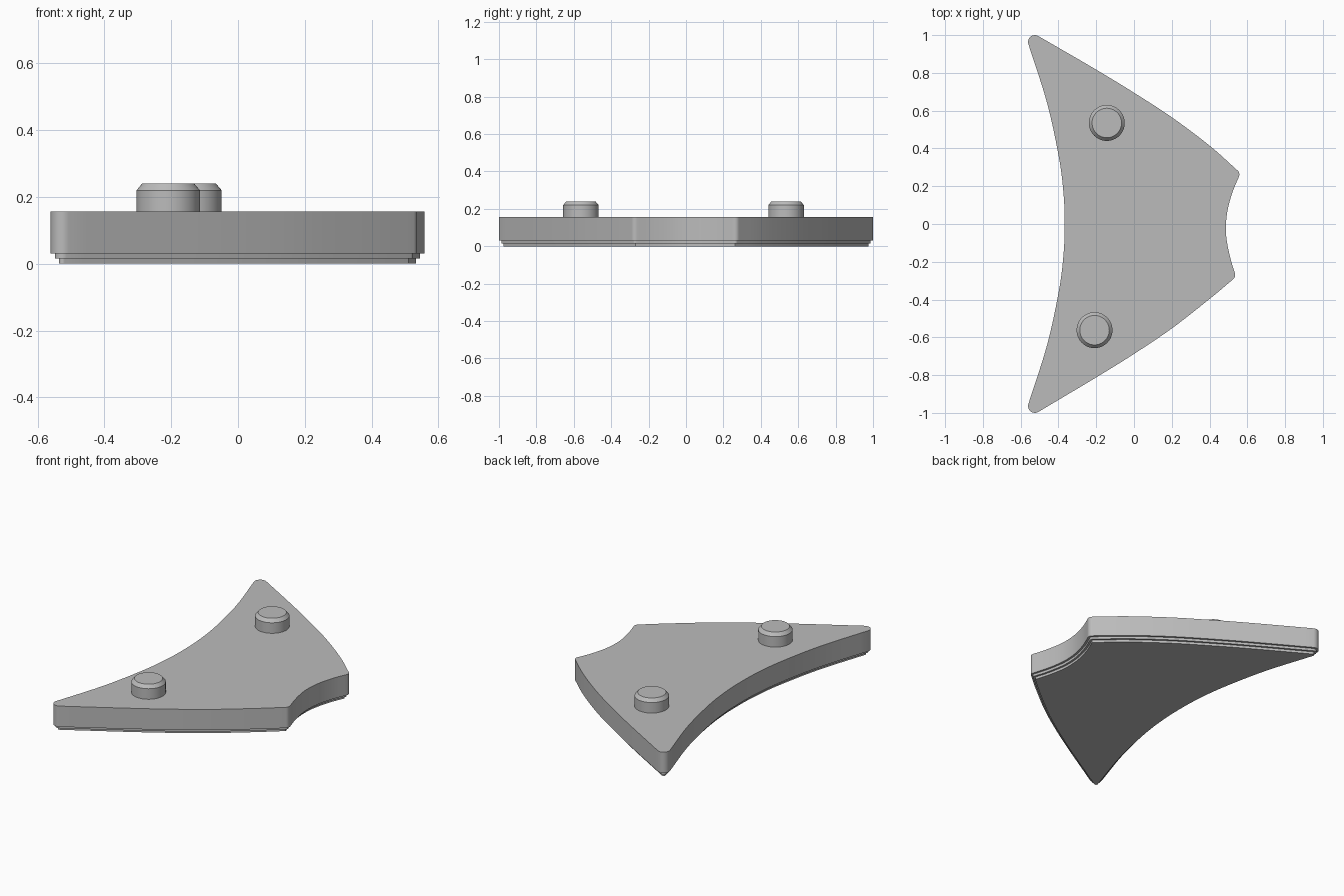
import bpy, bmesh
from math import radians, cos, sin, pi
from mathutils import Vector

cube = bpy.data.objects.get("Cube")
if cube:
    bpy.data.objects.remove(cube, do_unlink=True)

grey = bpy.data.materials.new("plain grey")
grey.use_nodes = True
GREY = (0.5, 0.5, 0.5, 1)
grey.diffuse_color = GREY
grey.node_tree.nodes["Principled BSDF"].inputs["Base Color"].default_value = GREY


def arc(x, y, r, start, end, n=8):
    """Rounded corner, counter-clockwise, angles in degrees."""
    angles = [radians(start + (end - start) * i / n) for i in range(n + 1)]
    return [Vector((x + r * cos(a), y + r * sin(a))) for a in angles]


def spline(pts, steps=6):
    """Smooth curve through the inner points, without its two ends."""
    pts = [2 * pts[0] - pts[1]] + pts + [2 * pts[-1] - pts[-2]]
    out = []
    for a, b, c, d in zip(pts, pts[1:], pts[2:], pts[3:]):
        for i in range(steps):
            t = i / steps
            out.append((2 * b + (c - a) * t + (2 * a - 5 * b + 4 * c - d) * t ** 2
                        + (3 * b - a - 3 * c + d) * t ** 3) / 2)
    return out[1:]


def inset(outline, d):
    """Move the outline inwards along its normals."""
    out = []
    for i, p in enumerate(outline):
        t = outline[(i + 1) % len(outline)] - outline[i - 1]
        out.append(p + Vector((-t.y, t.x)).normalized() * d)
    return out


def stack(name, rings):
    """Closed solid from a list of (outline, height), bottom to top."""
    bm = bmesh.new()
    loops = [[bm.verts.new((p.x, p.y, z)) for p in o] for o, z in rings]
    n = len(loops[0])
    for low, high in zip(loops, loops[1:]):
        for i in range(n):
            j = (i + 1) % n
            bm.faces.new((low[i], low[j], high[j], high[i]))
    bm.faces.new(loops[0][::-1])
    bm.faces.new(loops[-1])
    bmesh.ops.recalc_face_normals(bm, faces=bm.faces)
    mesh = bpy.data.meshes.new(name)
    bm.to_mesh(mesh)
    bm.free()
    mesh.materials.append(grey)
    obj = bpy.data.objects.new(name, mesh)
    bpy.context.collection.objects.link(obj)
    bpy.ops.object.select_all(action='DESELECT')
    obj.select_set(True)
    bpy.context.view_layer.objects.active = obj
    bpy.ops.object.shade_smooth_by_angle(angle=radians(30))
    return obj


# Four rounded corners, joined by four curved sides
corners = [
    arc(-0.525, -0.964, 0.036, 165, 300),
    arc(0.508, -0.27, 0.028, -50, 18),
    arc(0.53, 0.262, 0.028, -20, 50),
    arc(-0.525, 0.964, 0.036, 60, 195),
]
sides = [
    [(-0.2, -0.812), (0, -0.688), (0.2, -0.553), (0.4, -0.397)],
    [(0.51, -0.18), (0.49, -0.08), (0.487, 0), (0.497, 0.08), (0.522, 0.17)],
    [(0.4, 0.415), (0.2, 0.565), (0, 0.695), (-0.2, 0.817)],
    [(-0.46, 0.64), (-0.397, 0.35), (-0.373, 0.16), (-0.367, 0),
     (-0.373, -0.16), (-0.397, -0.35), (-0.46, -0.64)],
]
outline = []
for k, side in enumerate(sides):
    outline += corners[k]
    ends = [corners[k][-1], corners[(k + 1) % 4][0]]
    outline += spline([ends[0]] + [Vector(p) for p in side] + [ends[1]])

# Plate with two small steps underneath
lower, middle = inset(outline, 0.025), inset(outline, 0.0125)
stack("curved_plate", [(lower, 0), (lower, 0.015), (middle, 0.015),
                       (middle, 0.03), (outline, 0.03), (outline, 0.156)])

# Chamfered round pegs on top
for name, x, y in (("right_peg", -0.209, -0.562), ("left_peg", -0.144, 0.535)):
    wide = arc(x, y, 0.095, 0, 360, 64)[:-1]
    narrow = arc(x, y, 0.078, 0, 360, 64)[:-1]
    stack(name, [(wide, 0.15), (wide, 0.22), (narrow, 0.24)])
